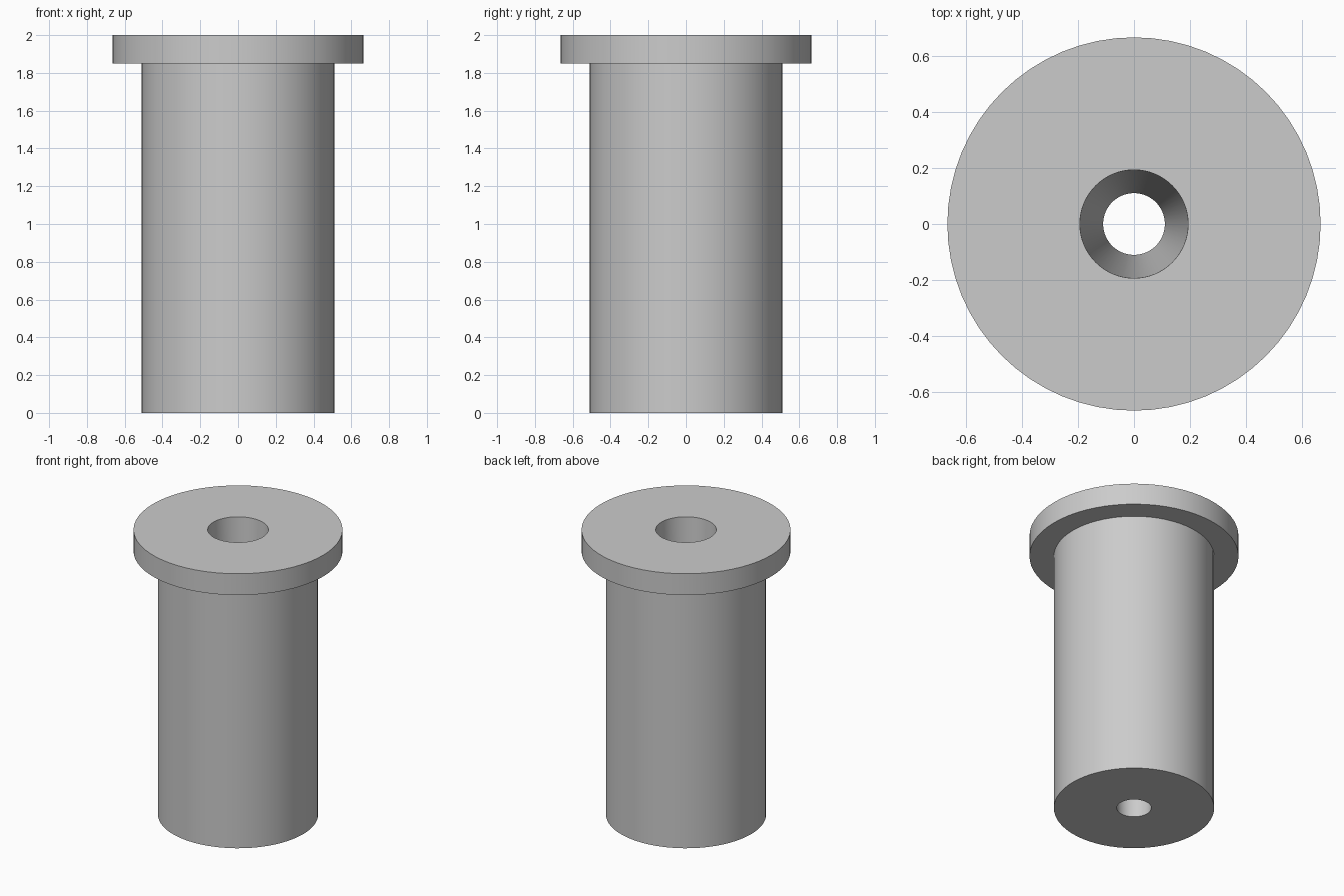
import bpy
import bmesh
import math
from mathutils import Matrix, Vector

cube = bpy.data.objects.get("Cube")
if cube:
    bpy.data.objects.remove(cube, do_unlink=True)

SEGMENTS = 64

grey = bpy.data.materials.new("plain grey")
grey.use_nodes = True
colour = (0.6, 0.6, 0.6, 1)
grey.diffuse_color = colour
grey.node_tree.nodes["Principled BSDF"].inputs["Base Color"].default_value = colour


def lathe(name, profile):
    """Revolve a closed (radius, height) profile around the z axis."""
    bm = bmesh.new()
    verts = [bm.verts.new((r, 0, z)) for r, z in profile]
    edges = [bm.edges.new((a, b)) for a, b in zip(verts, verts[1:] + verts[:1])]
    bmesh.ops.spin(bm, geom=verts + edges, cent=(0, 0, 0), axis=(0, 0, 1),
                   angle=math.tau, steps=SEGMENTS, use_merge=True)
    bmesh.ops.remove_doubles(bm, verts=bm.verts, dist=0.0001)
    bmesh.ops.recalc_face_normals(bm, faces=bm.faces)
    mesh = bpy.data.meshes.new(name)
    bm.to_mesh(mesh)
    bm.free()
    mesh.materials.append(grey)
    obj = bpy.data.objects.new(name, mesh)
    bpy.context.collection.objects.link(obj)
    bpy.ops.object.select_all(action="DESELECT")
    obj.select_set(True)
    bpy.context.view_layer.objects.active = obj
    bpy.ops.object.shade_smooth_by_angle(angle=math.radians(30))
    return obj


# Flanged sleeve with a tapered bore running right through
lathe("flanged_bushing", [
    (0.11, 0), (0.51, 0),            # bottom face
    (0.51, 1.85), (0.665, 1.85),     # body wall and flange underside
    (0.665, 2), (0.193, 2),          # flange rim and top face
])
